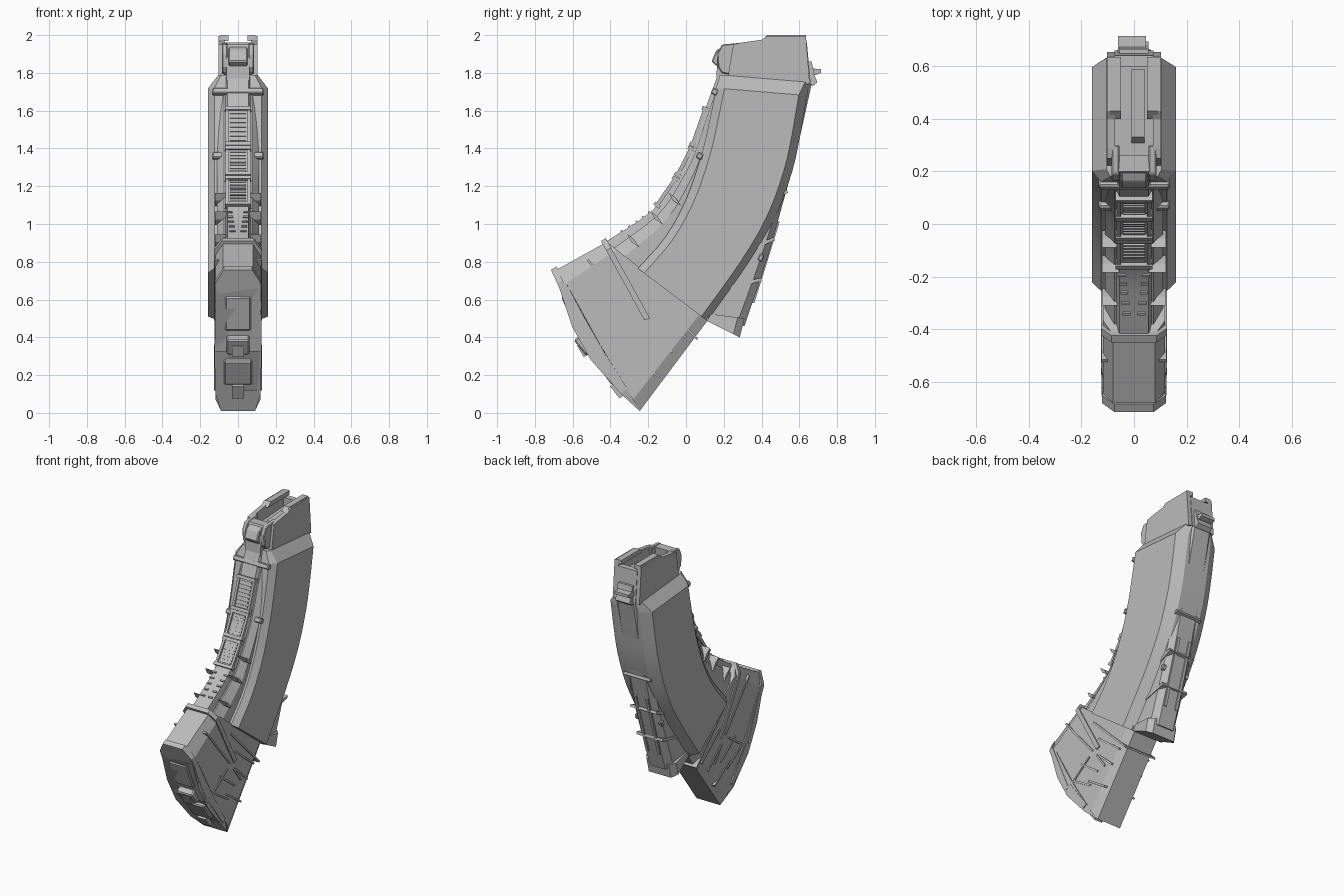
import bpy, bmesh, math
from mathutils import Vector

cube = bpy.data.objects.get("Cube")
if cube:
    bpy.data.objects.remove(cube, do_unlink=True)

grey = bpy.data.materials.new("plain grey")
grey.use_nodes = True
grey.diffuse_color = (0.5, 0.5, 0.5, 1)
grey.node_tree.nodes["Principled BSDF"].inputs["Base Color"].default_value = (0.5, 0.5, 0.5, 1)


def finish(name, bm, bevel=0, smooth=0):
    bmesh.ops.recalc_face_normals(bm, faces=bm.faces)
    mesh = bpy.data.meshes.new(name)
    bm.to_mesh(mesh)
    bm.free()
    mesh.materials.append(grey)
    ob = bpy.data.objects.new(name, mesh)
    bpy.context.collection.objects.link(ob)
    if bevel:
        mod = ob.modifiers.new("Bevel", "BEVEL")
        mod.width, mod.segments = bevel, 1
    if smooth:
        bpy.ops.object.select_all(action="DESELECT")
        ob.select_set(True)
        bpy.context.view_layer.objects.active = ob
        bpy.ops.object.shade_smooth_by_angle(angle=math.radians(smooth))
    return ob


def prism(name, pts, x0, x1, bevel=0):
    """Side outline (y, z) extruded across x."""
    bm = bmesh.new()
    a = [bm.verts.new((x0, y, z)) for y, z in pts]
    b = [bm.verts.new((x1, y, z)) for y, z in pts]
    bm.faces.new(a)
    bm.faces.new(b)
    for i in range(len(pts)):
        j = i - 1
        bm.faces.new((a[j], a[i], b[i], b[j]))
    return finish(name, bm, bevel)


def pair(name, pts, x0, x1, bevel=0):
    prism("left_" + name, pts, x0, x1, bevel)
    prism("right_" + name, pts, -x1, -x0, bevel)


def bar(name, p, q, width, x0, x1, bevel=0):
    """Straight strip between two side points."""
    p, q = Vector(p), Vector(q)
    d = (q - p).normalized() * width / 2
    n = Vector((-d.y, d.x))
    return prism(name, [p - n, q - n, q + n, p + n], x0, x1, bevel)


def smooth_path(pts, steps=3):
    """Catmull-Rom points through a few controls."""
    v = [Vector(p) for p in pts]
    v = [2 * v[0] - v[1]] + v + [2 * v[-1] - v[-2]]
    out = []
    for a, b, c, d in zip(v, v[1:], v[2:], v[3:]):
        for s in range(steps):
            t = s / steps
            out.append(0.5 * (2 * b + (c - a) * t + (2 * a - 5 * b + 4 * c - d) * t * t
                              + (3 * b - a - 3 * c + d) * t ** 3))
    return out + [v[-2]]


def loft(name, fronts, backs, profiles, bulge=None, smooth=0):
    """Mirrored section (share of depth, half width) swept between two edges."""
    bm = bmesh.new()
    rings = []
    for i, (f, b) in enumerate(zip(fronts, backs)):
        f, b = Vector(f), Vector(b)
        prof = profiles[i] if isinstance(profiles[0], list) else profiles
        n = Vector(((b - f).y, -(b - f).x)).normalized() * (bulge[i] if bulge else 0)
        half = [(f.lerp(b, t) + n * math.sin(math.pi * t), w) for t, w in prof]
        ring = [(w, p) for p, w in half] + [(-w, p) for p, w in reversed(half)]
        rings.append([bm.verts.new((x, p.x, p.y)) for x, p in ring])
    for r, s in zip(rings, rings[1:]):
        for i in range(len(r)):
            bm.faces.new((r[i - 1], r[i], s[i], s[i - 1]))
    bm.faces.new(rings[0])
    bm.faces.new(rings[-1])
    return finish(name, bm, 0, smooth)


# Curved outer shell with a chamfered front and back
front = smooth_path([(.16, 1.72), (.125, 1.55), (.08, 1.36), (0, 1.13), (-.11, .93), (-.255, .765)])
back = smooth_path([(.64, 1.68), (.605, 1.47), (.56, 1.27), (.47, 1.03), (.33, .79), (.115, .485)])
loft("outer_shell", front, back, [(0, .125), (.09, .16), (.91, .16), (1, .09)], smooth=20)
loft("shell_shoulder", [(.18, 1.79), front[0]], [(.655, 1.75), back[0]],
     [[(0, .09), (.06, .105), (.95, .105), (1, .07)], [(0, .125), (.09, .16), (.91, .16), (1, .09)]])

# Inner body showing in front of the shell
rib = smooth_path([(.165, 1.78), (.08, 1.55), (.02, 1.38), (-.05, 1.25), (-.18, 1.07), (-.435, .9)])
mid = smooth_path([(.4, 1.75), (.37, 1.5), (.33, 1.27), (.27, 1.03), (.2, .79), (.115, .485)])
core_front = [p.lerp(q, .08) for p, q in zip(rib, mid)]
loft("inner_body", core_front, mid, [(0, .075), (.12, .11), (1, .11)], smooth=20)
loft("front_rib", rib, [p.lerp(q, .3) for p, q in zip(rib, mid)],
     [(0, .055), (.3, .068), (1, .068)], smooth=20)


def on_rib(z):
    """Point and downward direction on the rib at a given height."""
    for p, q in zip(rib, rib[1:]):
        if q.y <= z <= p.y:
            return p.lerp(q, (p.y - z) / (p.y - q.y)), (q - p).normalized()


# Ladder panels on the rib
for k, (top, low) in enumerate([(1.61, 1.42), (1.40, 1.26), (1.24, 1.10)]):
    for z in (top, low):
        p, d = on_rib(z)
        out = Vector((d.y, -d.x))
        bar(f"panel_frame_{k}_{z}", p - out * .02, p + out * .018, .02, -.07, .07)
    for s in range(1, 8):
        p, d = on_rib(top + (low - top) * s / 8)
        out = Vector((d.y, -d.x))
        bar(f"grip_slat_{k}_{s}", p - out * .01, p + out * .007, .009, -.042, .042)
    for x in (-.066, .05):
        p, q = on_rib(top)[0], on_rib(low)[0]
        bar(f"panel_rail_{k}_{x}", p, q, .02, x, x + .016)
for s in range(5):
    p, d = on_rib(1.06 - s * .025)
    out = Vector((d.y, -d.x))
    for x in (-.06 + s * .004, .03 - s * .004):
        bar(f"grip_tooth_{s}_{x}", p - out * .01, p + out * .008, .01, x, x + .03)

# Small wedges and clips beside the rib
for y, z in ((-.06, 1.13), (-.155, 1.03), (-.28, .91)):
    prism("side_wedge", [(y - .03, z + .035), (y + .005, z + .01), (y + .035, z - .035), (y - .01, z - .005)], -.122, .122)
for y, z in ((.15, 1.7), (.07, 1.36)):
    bar("shell_clip", (y - .005, z - .015), (y + .01, z + .015), .035, -.135, .135, .006)

# Flared base block
loft("base_block", [(-.42, .905), (-.69, .755)], [(.115, .49), (-.245, .01)],
     [[(0, .08), (.1, .118), (.92, .118), (1, .09)],
      [(0, .065), (.1, .115), (.3, .122), (.55, .124), (.8, .122), (.95, .112), (1, .085)]][:1] * 2)
loft("base_sole", [(-.675, .765), (-.695, .755)], [(-.24, .02), (-.245, .01)],
     [(0, .08), (.1, .118), (.35, .122), (.58, .124), (.85, .12), (1, .09)], [.015, .085])

# Rims, collar and ridges of the base
loft("base_collar", [(-.425, .925), (-.45, .91)], [(-.19, .5), (-.22, .49)],
     [(0, .085), (.12, .126), (1, .126)])
loft("sole_rim", [(-.685, .775), (-.715, .757)], [(-.49, .335), (-.515, .325)],
     [(0, .075), (.17, .122), (1, .126)])
bar("heel_rim", (-.49, .345), (-.33, .13), .035, -.126, .126)
for p, q in [((-.52, .81), (-.26, .5)), ((-.49, .33), (-.29, .47)), ((-.44, .36), (-.28, .26)),
             ((-.37, .45), (-.21, .33)), ((-.3, .52), (-.15, .19)), ((-.22, .48), (-.1, .34)),
             ((-.2, .6), (0, .32)), ((-.26, .72), (.05, .38)), ((-.15, .6), (.08, .43))][:4] + \
            [((-.22, .45), (-.14, .19 + .15)), ((-.2, .44), (-.07, .32)), ((-.25, .7), (.06, .39)),
             ((-.3, .3), (-.14, .19)), ((-.2, .56), (0, .4))]:
    bar("base_ridge", p, q, .012, -.124, .124)

# Raised plates and catches on the underside of the base
bar("upper_sole_plate", (-.645, .62), (-.565, .44), .035, -.07, .07, .008)
bar("upper_sole_catch", (-.66, .73), (-.635, .66), .035, -.032, .032)
bar("sole_step", (-.575, .40), (-.51, .32), .05, -.06, .06, .008)
bar("sole_catch", (-.55, .37), (-.515, .31), .06, -.032, .032)
bar("lower_sole_plate", (-.475, .28), (-.38, .155), .03, -.075, .075, .008)
bar("lower_sole_catch", (-.39, .15), (-.34, .085), .03, -.032, .032)

# Rear spine with bands, knobs and foot
spine_back = smooth_path([(.665, 1.74), (.605, 1.47), (.565, 1.3), (.51, 1.1), (.43, .82), (.31, .46)])
spine_front = smooth_path([(.5, 1.7), (.48, 1.47), (.44, 1.27), (.37, 1.03), (.25, .75), (.12, .49)])
loft("rear_spine", spine_front, spine_back, [(0, .095), (.78, .095), (1, .06)], smooth=20)
for i in (8, 11, 13):
    bar("spine_band", spine_front[i], spine_back[i] + Vector((.006, 0)), .018, -.1, .1)
for i in (6, 9, 12):
    p = spine_back[i]
    bar("spine_knob", p - Vector((.04, .015)), p - Vector((.025, -.02)), .025, -.105, .105, .005)
for x in (-.055, .035):
    bar("spine_rail", spine_back[10], spine_back[14], .02, x, x + .02)
loft("spine_foot", [(.125, .525), (.115, .485)], [(.31, .5), (.285, .4)],
     [(0, .1), (.8, .115), (1, .085)])

# Open neck with feed lips
pair("neck_wall", [(.22, 1.77), (.26, 1.78), (.655, 1.74), (.635, 1.995), (.43, 1.995), (.4, 1.975),
                   (.29, 1.96), (.25, 1.95)], .072, .102)
pair("feed_lip", [(.4, 1.97), (.635, 1.972), (.635, 2.0), (.43, 2.0)], .05, .092)
pair("front_lip", [(.17, 1.83), (.19, 1.8), (.29, 1.78), (.3, 1.96), (.19, 1.95), (.165, 1.9)], .055, .085, .005)
prism("neck_front", [(.16, 1.74), (.24, 1.76), (.26, 1.95), (.2, 1.95), (.165, 1.87)], -.06, .06)
prism("front_catch", [(.135, 1.86), (.17, 1.83), (.2, 1.94), (.16, 1.92)], -.05, .05, .006)
prism("neck_back", [(.6, 1.74), (.66, 1.74), (.64, 1.96), (.6, 1.96)], -.075, .075)
prism("follower", [(.24, 1.75), (.61, 1.73), (.61, 1.9), (.26, 1.88)], -.073, .073)
prism("follower_ridge", [(.3, 1.87), (.59, 1.88), (.59, 1.94), (.33, 1.92)], -.01, .04)

# Rear latch
prism("latch_block", [(.63, 1.75), (.67, 1.73), (.695, 1.75), (.68, 1.79), (.665, 1.86), (.635, 1.86)], -.055, .055)
prism("latch_tooth", [(.64, 1.79), (.69, 1.79), (.715, 1.8), (.715, 1.82), (.64, 1.825)], -.06, .045)
